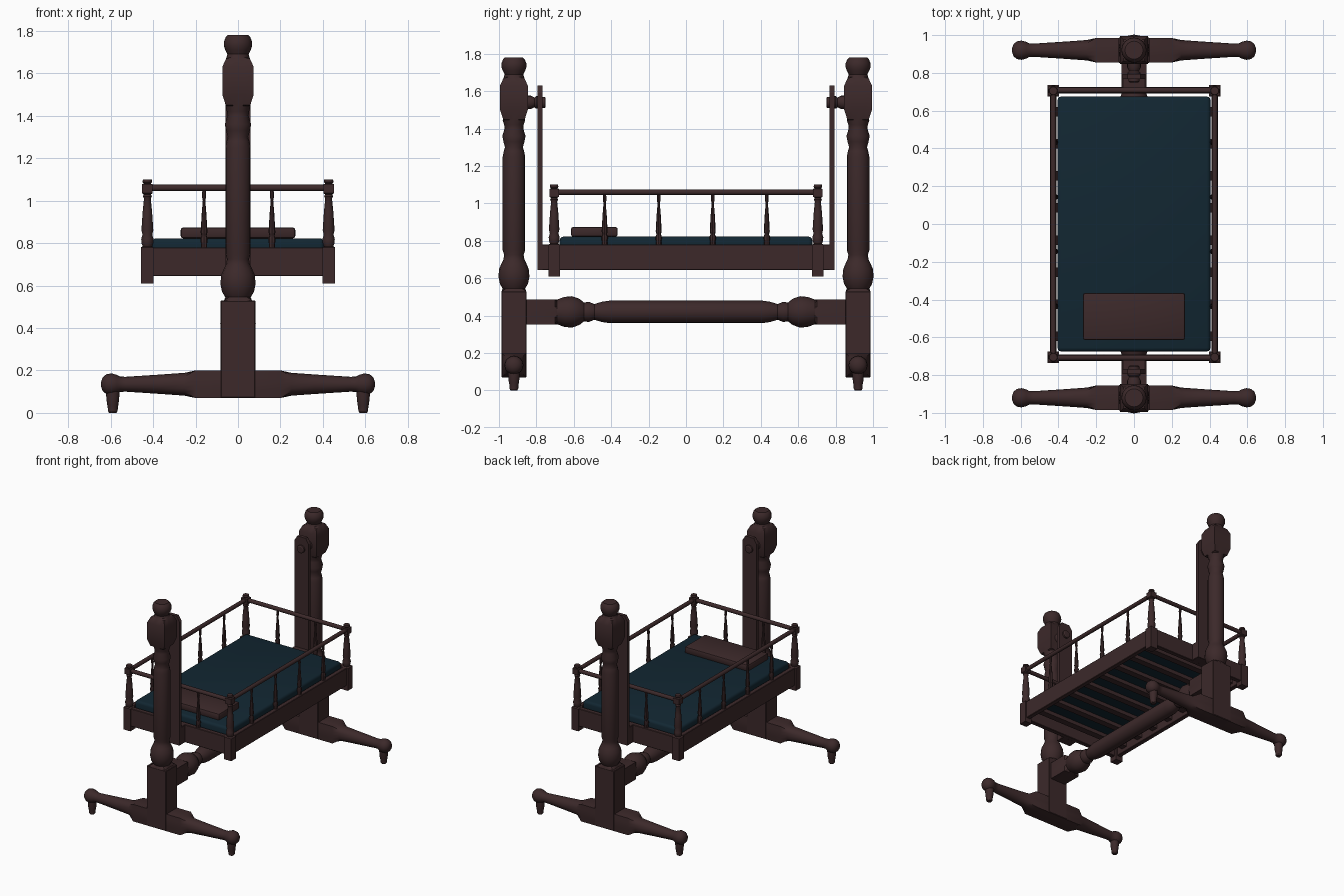
import bpy, bmesh, math
from mathutils import Matrix, Vector

cube = bpy.data.objects.get("Cube")
if cube:
    bpy.data.objects.remove(cube)


def material(name, rgb):
    m = bpy.data.materials.new(name)
    m.use_nodes = True
    m.diffuse_color = (*rgb, 1)
    m.node_tree.nodes["Principled BSDF"].inputs["Base Color"].default_value = (*rgb, 1)
    return m


WOOD = material("dark wood", (0.045, 0.022, 0.023))
CLOTH = material("deep teal cloth", (0.006, 0.020, 0.032))


def finish(name, bm, mat):
    bmesh.ops.recalc_face_normals(bm, faces=bm.faces)
    me = bpy.data.meshes.new(name)
    bm.to_mesh(me)
    bm.free()
    me.materials.append(mat)
    ob = bpy.data.objects.new(name, me)
    bpy.context.collection.objects.link(ob)
    bpy.ops.object.select_all(action="DESELECT")
    ob.select_set(True)
    bpy.context.view_layer.objects.active = ob
    bpy.ops.object.shade_smooth_by_angle(angle=math.radians(32))
    return ob


def turned(name, origin, axis, profile, sides=16):
    """Loft rings along an axis; entries are (distance, radius) or (distance, radius, 1) for square."""
    turn = {"X": Matrix(((0, 0, 1), (0, 1, 0), (1, 0, 0))),
            "Y": Matrix(((1, 0, 0), (0, 0, 1), (0, 1, 0))),
            "Z": Matrix.Identity(3)}[axis]
    bm = bmesh.new()
    rings = []
    for t, r, *square in profile:
        ring = []
        for i in range(sides):
            a = math.tau * i / sides
            c, s = math.cos(a), math.sin(a)
            k = r / max(abs(c), abs(s)) if square else r
            ring.append(bm.verts.new(Vector(origin) + turn @ Vector((c * k, s * k, t))))
        rings.append(ring)
    for a, b in zip(rings, rings[1:]):
        for i in range(sides):
            j = (i + 1) % sides
            bm.faces.new((a[i], a[j], b[j], b[i]))
    bm.faces.new(rings[0])
    bm.faces.new(rings[-1])
    return finish(name, bm, WOOD)


def box(name, centre, size, mat=WOOD, bevel=0.0, segments=1):
    bm = bmesh.new()
    bmesh.ops.create_cube(bm, size=1)
    bmesh.ops.scale(bm, vec=size, verts=bm.verts)
    bmesh.ops.translate(bm, vec=centre, verts=bm.verts)
    if bevel:
        bmesh.ops.bevel(bm, geom=bm.edges[:], offset=bevel, segments=segments,
                        profile=0.5, affect="EDGES")
    return finish(name, bm, mat)


def mirrored(half):
    """Reflect a profile about its zero end."""
    return [(-p[0], *p[1:]) for p in reversed(half)] + half


# Profiles
POST = [(0.50, 0.066, 1), (0.53, 0.066, 1), (0.545, 0.06), (0.57, 0.075), (0.61, 0.083),
        (0.65, 0.079), (0.68, 0.066), (0.70, 0.056), (0.725, 0.052), (0.75, 0.060),
        (1.25, 0.060), (1.28, 0.054), (1.30, 0.048), (1.33, 0.056), (1.36, 0.062),
        (1.40, 0.050), (1.42, 0.052), (1.445, 0.060), (1.45, 0.058, 1), (1.50, 0.074, 1),
        (1.63, 0.074, 1), (1.67, 0.056, 1), (1.675, 0.054), (1.69, 0.050), (1.71, 0.060),
        (1.73, 0.067), (1.75, 0.066), (1.77, 0.058), (1.78, 0.048)]
FOOT_BAR = mirrored([(0.20, 0.065, 1), (0.25, 0.054), (0.36, 0.046), (0.53, 0.035),
                     (0.555, 0.036), (0.57, 0.044), (0.595, 0.051), (0.62, 0.047),
                     (0.638, 0.032), (0.645, 0.012)])
FOOT_PEG = [(0, 0.017), (0.008, 0.023), (0.03, 0.024), (0.04, 0.027), (0.08, 0.031),
            (0.13, 0.034)]
STRETCHER = mirrored([(0.41, 0.060), (0.45, 0.054), (0.49, 0.042), (0.52, 0.054),
                      (0.545, 0.050), (0.57, 0.070), (0.61, 0.084), (0.65, 0.080),
                      (0.69, 0.066), (0.70, 0.066, 1), (0.88, 0.066, 1)])
CORNER = [(0.61, 0.030, 1), (0.78, 0.030, 1), (0.785, 0.022), (0.80, 0.028), (0.82, 0.029),
          (0.84, 0.023), (0.86, 0.028), (0.95, 0.022), (1.01, 0.016), (1.02, 0.021),
          (1.03, 0.017), (1.035, 0.025, 1), (1.078, 0.025, 1), (1.08, 0.016),
          (1.088, 0.023), (1.10, 0.021)]
SPINDLE = [(0.77, 0.015), (0.80, 0.015), (0.82, 0.018), (0.835, 0.012), (0.85, 0.016),
           (0.94, 0.011), (1.00, 0.006), (1.02, 0.010), (1.05, 0.008)]

# Stand: one post, foot and hanging arm at each end
for end, s in (("front", -1), ("back", 1)):
    y = 0.92 * s
    box(f"{end}_post_base", (0, y, 0.30), (0.165, 0.135, 0.46), bevel=0.004)
    turned(f"{end}_post", (0, y, 0), "Z", POST)
    turned(f"{end}_foot_bar", (0, y, 0.135), "X", FOOT_BAR)
    for side, sx in (("left", 1), ("right", -1)):
        turned(f"{end}_{side}_foot", (0.59 * sx, y, 0), "Z", FOOT_PEG)
    # Pivot pin with a collar and a round head
    pin = [(0.75, 0.022), (0.755, 0.030), (0.775, 0.030), (0.80, 0.034), (0.81, 0.026),
           (0.83, 0.036), (0.86, 0.036)]
    turned(f"{end}_pivot", (0, 0, 1.54), "Y", [(d * s, r) for d, r in pin])
    # Hanging arm: plank with clipped top corners
    bm = bmesh.new()
    outline = [(-0.06, 0.645), (0.06, 0.645), (0.06, 1.59), (0.035, 1.63),
               (-0.035, 1.63), (-0.06, 1.59)]
    face = bm.faces.new([bm.verts.new((x, 0.767 * s, z)) for x, z in outline])
    out = bmesh.ops.extrude_face_region(bm, geom=[face])["geom"]
    bmesh.ops.translate(bm, vec=(0, 0.026 * s, 0),
                        verts=[v for v in out if isinstance(v, bmesh.types.BMVert)])
    bm.faces.ensure_lookup_table()
    finish(f"{end}_hanging_arm", bm, WOOD)
    box(f"{end}_arm_bracket", (0, 0.755 * s, 0.712), (0.12, 0.07, 0.135), bevel=0.003)

turned("long_stretcher", (0, 0, 0.42), "Y", STRETCHER)

# Cradle frame, corner posts and hand rails
for end, s in (("front", -1), ("back", 1)):
    box(f"{end}_end_board", (0, 0.708 * s, 0.712), (0.85, 0.035, 0.135), bevel=0.003)
    turned(f"{end}_hand_rail", (0, 0.708 * s, 1.06), "X", [(-0.42, 0.015), (0.42, 0.015)])
    for x in (-0.16, 0.16):
        turned(f"{end}_spindle", (x, 0.708 * s, 0), "Z", SPINDLE, 8)
    for side, sx in (("left", 1), ("right", -1)):
        turned(f"{end}_{side}_corner_post", (0.427 * sx, 0.705 * s, 0), "Z", CORNER)
for side, sx in (("left", 1), ("right", -1)):
    box(f"{side}_side_board", (0.427 * sx, 0, 0.712), (0.035, 1.41, 0.135), bevel=0.003)
    turned(f"{side}_hand_rail", (0.427 * sx, 0, 1.06), "Y", [(-0.70, 0.015), (0.70, 0.015)])
    for i in range(4):
        turned(f"{side}_spindle", (0.42 * sx, -0.435 + 0.289 * i, 0), "Z", SPINDLE, 8)

# Slatted base, mattress and pillow
for i in range(8):
    box("base_slat", (0, -0.595 + 0.17 * i, 0.69), (0.84, 0.05, 0.03))
box("mattress", (0, 0, 0.765), (0.81, 1.35, 0.115), CLOTH, 0.02, 3)
box("pillow", (0, -0.49, 0.848), (0.54, 0.25, 0.052), WOOD, 0.012, 2)
